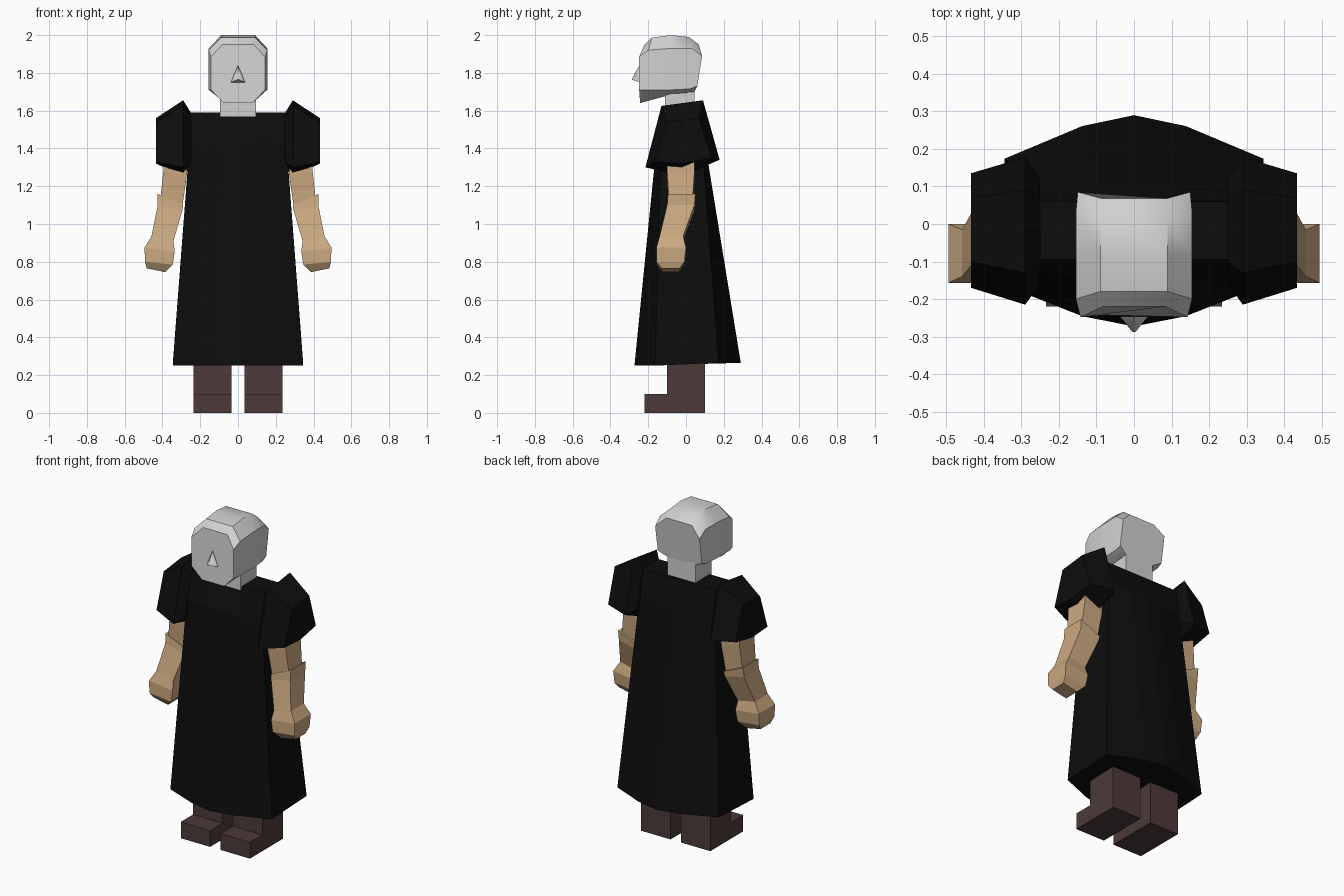
import bpy
import bmesh
import math
from mathutils import Vector

if "Cube" in bpy.data.objects:
    bpy.data.objects.remove(bpy.data.objects["Cube"], do_unlink=True)


def make_material(name, red, green, blue):
    material = bpy.data.materials.new(name)
    material.use_nodes = True
    color = (red, green, blue, 1)
    material.diffuse_color = color
    shader = next(n for n in material.node_tree.nodes if n.type == "BSDF_PRINCIPLED")
    shader.inputs["Base Color"].default_value = color
    shader.inputs["Roughness"].default_value = 0.9
    return material


black_cloth = make_material("black cloth", 0.004, 0.004, 0.004)
tan_skin = make_material("tan skin", 0.6, 0.4, 0.22)
brown_leather = make_material("brown leather", 0.075, 0.042, 0.042)
pale_grey = make_material("pale grey", 0.64, 0.64, 0.64)


def loft(name, rings, material, smooth_angle=None):
    """Join matching rings of points into one closed solid."""
    bm = bmesh.new()
    loops = [[bm.verts.new(point) for point in ring] for ring in rings]
    for lower, upper in zip(loops, loops[1:]):
        for i in range(len(lower)):
            j = (i + 1) % len(lower)
            bm.faces.new((lower[i], lower[j], upper[j], upper[i]))
    bm.faces.new(loops[0])
    bm.faces.new(loops[-1])
    bmesh.ops.recalc_face_normals(bm, faces=bm.faces)
    mesh = bpy.data.meshes.new(name)
    bm.to_mesh(mesh)
    bm.free()
    mesh.materials.append(material)
    part = bpy.data.objects.new(name, mesh)
    bpy.context.collection.objects.link(part)
    if smooth_angle:
        bpy.ops.object.select_all(action="DESELECT")
        part.select_set(True)
        bpy.context.view_layer.objects.active = part
        bpy.ops.object.shade_smooth_by_angle(angle=math.radians(smooth_angle))
    return part


def rectangle(x0, x1, y0, y1, z0, z1):
    """Four-point ring; z0 is the height at x0 and z1 the height at x1."""
    return [(x0, y0, z0), (x1, y0, z1), (x1, y1, z1), (x0, y1, z0)]


def box(name, x0, x1, y0, y1, bottom, top, material):
    return loft(name, [rectangle(x0, x1, y0, y1, z, z) for z in (bottom, top)], material)


def mirrored_pair(name, rings, material):
    for prefix, side in (("left", 1), ("right", -1)):
        flipped = [[(side * x, y, z) for x, y, z in ring] for ring in rings]
        loft(prefix + "_" + name, flipped, material)


# Robe: a bowed panel front and back, flattening towards the shoulders
def robe_ring(half_width, front, back, z_front, z_back, corner, quarter):
    outline = [(-1, corner), (-0.4, quarter), (0, 1), (0.4, quarter), (1, corner)]
    ring = [(half_width * x, front * y, z_front) for x, y in outline]
    ring += [(half_width * x, back * y, z_back) for x, y in reversed(outline)]
    return ring


loft("robe", [
    robe_ring(0.345, -0.273, 0.29, 0.25, 0.265, 0.6, 0.9),
    robe_ring(0.256, -0.155, 0.1, 1.43, 1.43, 0.85, 0.97),
    robe_ring(0.25, -0.095, 0.06, 1.59, 1.59, 1, 1),
], black_cloth)

# Puffed sleeves: sections running outwards from the shoulder
def sleeve_ring(x, outline):
    return [(x, y, z) for y, z in outline]


mirrored_pair("sleeve", [
    sleeve_ring(0.25, [(-0.1, 1.57), (0.065, 1.59), (0.12, 1.36), (-0.02, 1.3), (-0.16, 1.33)]),
    sleeve_ring(0.29, [(-0.13, 1.625), (0.09, 1.655), (0.178, 1.34), (-0.02, 1.255), (-0.215, 1.3)]),
    sleeve_ring(0.435, [(-0.1, 1.54), (0.07, 1.56), (0.135, 1.35), (-0.02, 1.32), (-0.17, 1.33)]),
], black_cloth)

# Arms: upper arm, then forearm flaring into a blocky fist
mirrored_pair("upper_arm", [
    rectangle(0.265, 0.39, -0.1, 0.045, 1.36, 1.4),
    rectangle(0.272, 0.395, -0.1, 0.045, 1.25, 1.28),
    rectangle(0.295, 0.412, -0.09, 0.035, 1.09, 1.12),
], tan_skin)
mirrored_pair("forearm", [
    rectangle(0.29, 0.426, -0.095, 0.05, 1.1, 1.16),
    rectangle(0.295, 0.425, -0.1, 0.045, 1.07, 1.1),
    rectangle(0.342, 0.458, -0.14, -0.015, 0.91, 0.935),
], tan_skin)
mirrored_pair("hand", [
    rectangle(0.342, 0.458, -0.14, -0.015, 0.91, 0.935),
    rectangle(0.335, 0.495, -0.157, 0, 0.855, 0.875),
    rectangle(0.345, 0.492, -0.157, -0.008, 0.785, 0.8),
    rectangle(0.385, 0.483, -0.13, -0.035, 0.745, 0.765),
], tan_skin)

# Boots: upright shaft with a low toe block
for prefix, inner, outer in (("left", 0.035, 0.235), ("right", -0.235, -0.035)):
    box(prefix + "_boot_shaft", inner, outer, -0.1, 0.1, 0, 0.3, brown_leather)
    box(prefix + "_boot_toe", inner, outer, -0.22, -0.1, 0, 0.1, brown_leather)

# Neck
box("neck", -0.095, 0.095, -0.11, 0.045, 1.57, 1.72, pale_grey)

# Head: chamfered sections from face to back, each with four side levels
def head_ring(half_width, levels):
    widths = (0.53, 1, 1, 0.58)
    side = [Vector((half_width * w, y, z)) for w, (y, z) in zip(widths, levels)]
    return side + [Vector((-p.x, p.y, p.z)) for p in reversed(side)]


loft("head", [
    head_ring(0.143, [(-0.243, 1.64), (-0.248, 1.71), (-0.248, 1.885), (-0.22, 1.95)]),
    head_ring(0.155, [(-0.2, 1.652), (-0.2, 1.71), (-0.2, 1.92), (-0.18, 1.987)]),
    head_ring(0.155, [(-0.08, 1.685), (-0.08, 1.71), (-0.08, 1.93), (-0.08, 2)]),
    head_ring(0.155, [(0, 1.69), (0.02, 1.715), (0.03, 1.93), (0.015, 1.99)]),
    head_ring(0.15, [(0.04, 1.692), (0.06, 1.73), (0.085, 1.89), (0.068, 1.95)]),
], pale_grey, 35)

# Nose: small wedge sunk into the face
bridge, tip = (0, -0.246, 1.84), (0, -0.288, 1.765)
loft("nose", [
    [bridge, (-0.038, -0.246, 1.75), (0.038, -0.246, 1.75)],
    [(0, -0.27, 1.8), (-0.004, -0.288, 1.764), (0.004, -0.288, 1.764)],
], pale_grey, 60)
